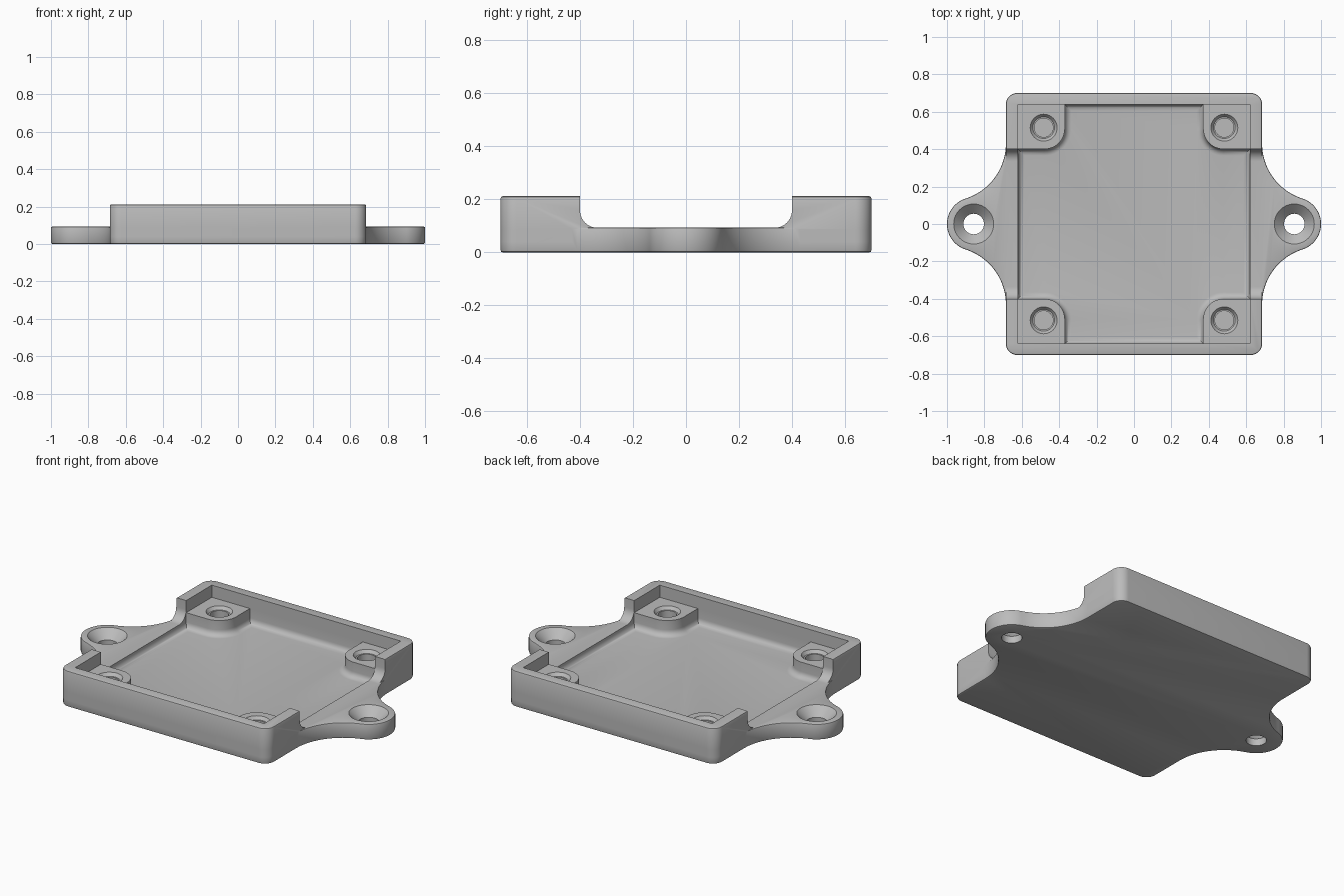
import bpy, bmesh
from math import cos, sin, radians, atan2, degrees, hypot

cube = bpy.data.objects.get("Cube")
if cube:
    bpy.data.objects.remove(cube, do_unlink=True)

HALF_X, HALF_Y, WALL_TOP = 0.685, 0.70, 0.212
IN_X, IN_Y = 0.62, 0.64
FLOOR, SILL, POST_TOP = 0.05, 0.093, 0.14
EAR_X, EAR_R = 0.857, 0.143

grey = bpy.data.materials.new("grey plastic")
grey.use_nodes = True
grey.diffuse_color = (0.5, 0.5, 0.5, 1)
grey.node_tree.nodes["Principled BSDF"].inputs["Base Color"].default_value = (0.5, 0.5, 0.5, 1)


def arc(cx, cy, r, a0, a1, n):
    angles = [radians(a0 + (a1 - a0) * i / n) for i in range(n + 1)]
    return [(cx + r * cos(a), cy + r * sin(a)) for a in angles]


def four_way(quarter):
    """Mirror a quarter outline, running from +x to +y, into a closed one."""
    back = quarter[::-1]
    pts = (quarter + [(-x, y) for x, y in back]
           + [(-x, -y) for x, y in quarter] + [(x, -y) for x, y in back])
    return list(dict.fromkeys((round(x, 5), round(y, 5)) for x, y in pts))


def finish(name, bm):
    bmesh.ops.recalc_face_normals(bm, faces=bm.faces)
    mesh = bpy.data.meshes.new(name)
    bm.to_mesh(mesh)
    bm.free()
    mesh.materials.append(grey)
    ob = bpy.data.objects.new(name, mesh)
    bpy.context.collection.objects.link(ob)
    return ob


def prism(name, pts, lo, hi, round_lo=0, round_hi=0, along_x=False):
    """Extrude an outline, rounding its end edges if asked."""
    bm = bmesh.new()
    place = (lambda p: (lo, p[0], p[1])) if along_x else (lambda p: (p[0], p[1], lo))
    face = bm.faces.new([bm.verts.new(place(p)) for p in pts])
    top = bmesh.ops.extrude_face_region(bm, geom=[face])["geom"]
    shift = (hi - lo, 0, 0) if along_x else (0, 0, hi - lo)
    bmesh.ops.translate(bm, vec=shift, verts=[g for g in top if isinstance(g, bmesh.types.BMVert)])
    for z, r in ((lo, round_lo), (hi, round_hi)):
        if r:
            rim = [e for e in bm.edges if all(abs(v.co.z - z) < 1e-5 for v in e.verts)]
            bmesh.ops.bevel(bm, geom=rim, offset=r, segments=6 if r > 0.02 else 2,
                            profile=0.5, affect="EDGES")
    return finish(name, bm)


def lathe(name, x, y, profile, n=40):
    """Solid of revolution from (radius, z) rings."""
    bm = bmesh.new()
    rings = [[bm.verts.new((px, py, z)) for px, py in arc(x, y, r, 0, 360 - 360 / n, n - 1)]
             for r, z in profile]
    for a, b in zip(rings, rings[1:]):
        for i in range(n):
            j = (i + 1) % n
            bm.faces.new((a[i], a[j], b[j], b[i]))
    bm.faces.new(rings[0])
    bm.faces.new(rings[-1])
    return finish(name, bm)


def combine(target, tool, operation):
    mod = target.modifiers.new(operation.lower(), "BOOLEAN")
    mod.operation, mod.solver, mod.object = operation, "EXACT", tool
    bpy.context.view_layer.objects.active = target
    bpy.ops.object.modifier_apply(modifier=mod.name)
    bpy.data.objects.remove(tool, do_unlink=True)


# Base plate: rounded rectangle flowing into two mounting ears
flare_y = 0.43
flare_r = (flare_y ** 2 + (EAR_X - HALF_X) ** 2 - EAR_R ** 2) / (2 * (EAR_X - HALF_X + EAR_R))
flare_x = HALF_X + flare_r
meet = degrees(atan2(flare_y, flare_x - EAR_X))
corner = arc(HALF_X - 0.06, HALF_Y - 0.06, 0.06, 0, 90, 10)
base_outline = (arc(EAR_X, 0, EAR_R, 0, meet, 16)
                + arc(flare_x, flare_y, flare_r, 180 + meet, 180, 20) + corner)
tray = prism("mounting_tray", four_way(base_outline), 0, SILL, 0.008, 0.006)

# Raised wall block
wall = prism("wall_block", four_way(corner), 0.04, WALL_TOP, 0, 0.008)
combine(tray, wall, "UNION")

# Lower pocket, shaped around the four corner posts, with a filleted floor
post_x, post_y, post_r = 0.37, 0.40, 0.11
pocket = ([(IN_X, post_y)]
          + arc(post_x + post_r, post_y + post_r, post_r, 270, 180, 12)
          + [(post_x, IN_Y)])
combine(tray, prism("pocket_cutter", four_way(pocket), FLOOR, 0.4, 0.035), "DIFFERENCE")

# Upper pocket above the posts
combine(tray, prism("recess_cutter", four_way([(IN_X, IN_Y)]), POST_TOP, 0.4), "DIFFERENCE")

# Side openings with rounded lower corners
r = 0.065
half = arc(post_y - r, SILL + r, r, -90, 0, 10) + [(post_y, 0.4)]
notch = half + [(-y, z) for y, z in half[::-1]]
combine(tray, prism("notch_cutter", notch, -1.1, 1.1, along_x=True), "DIFFERENCE")

# Blind screw holes in the posts and countersunk through holes in the ears
for sx in (-1, 1):
    for sy in (-1, 1):
        hole = [(0.05, 0.04), (0.05, 0.122), (0.058, 0.122), (0.072, POST_TOP), (0.072, 0.2)]
        combine(tray, lathe("screw_hole_cutter", sx * 0.483, sy * 0.515, hole), "DIFFERENCE")
    sink = [(0.055, -0.1), (0.055, 0.042), (0.107, SILL), (0.107, 0.2)]
    combine(tray, lathe("ear_hole_cutter", sx * EAR_X, 0, sink), "DIFFERENCE")

bpy.ops.object.select_all(action="DESELECT")
tray.select_set(True)
bpy.context.view_layer.objects.active = tray
bpy.ops.object.shade_smooth_by_angle(angle=radians(35))
